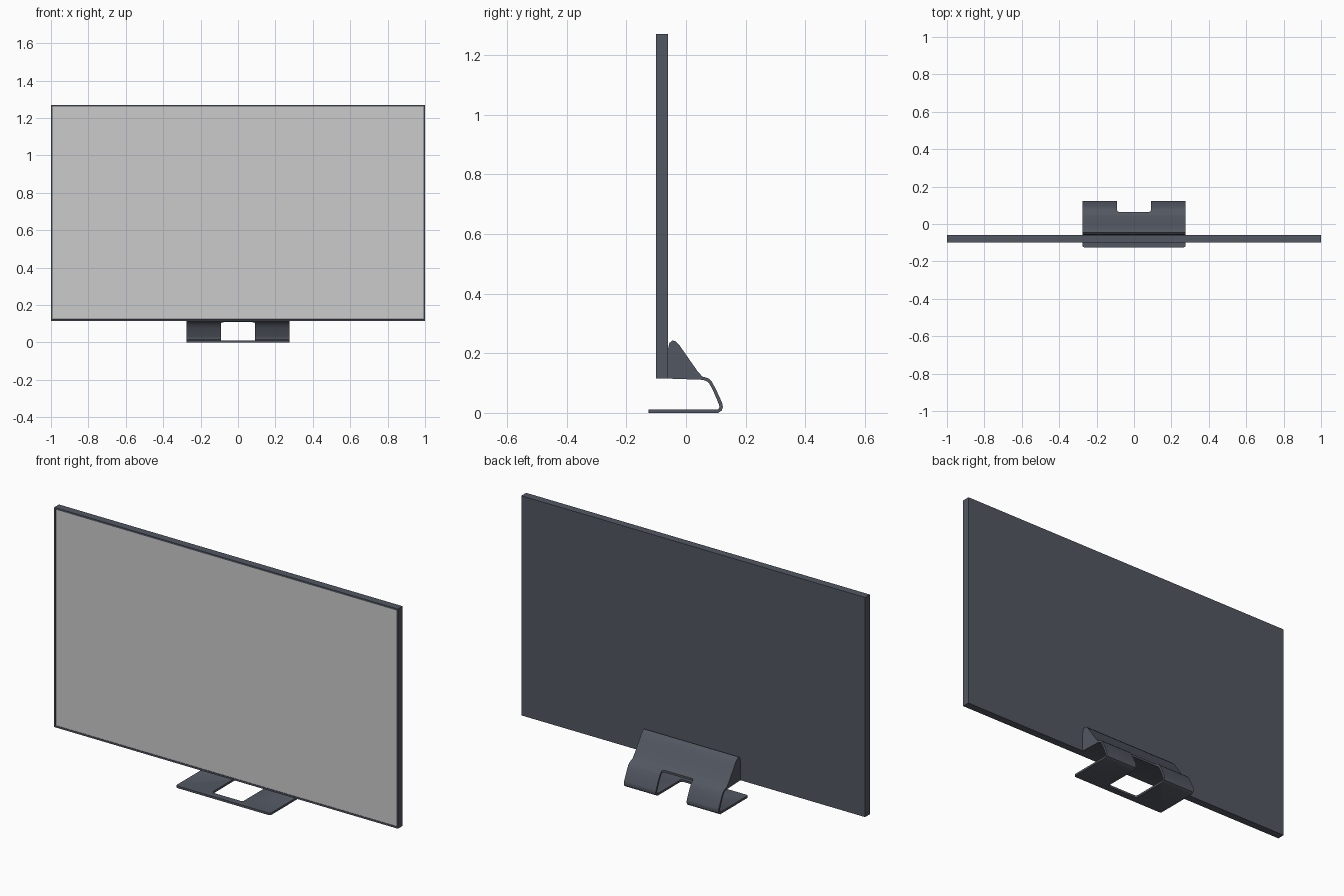
import bpy, bmesh
from mathutils import Vector, Matrix

if "Cube" in bpy.data.objects:
    bpy.data.objects.remove(bpy.data.objects["Cube"])


def material(name, rgb):
    m = bpy.data.materials.new(name)
    m.diffuse_color = (*rgb, 1)
    m.use_nodes = True
    m.node_tree.nodes["Principled BSDF"].inputs["Base Color"].default_value = m.diffuse_color
    return m


dark = material("dark_slate", (0.085, 0.095, 0.12))
grey = material("screen_grey", (0.6, 0.6, 0.6))


def finish(name, bm, *mats):
    bmesh.ops.recalc_face_normals(bm, faces=bm.faces)
    me = bpy.data.meshes.new(name)
    bm.to_mesh(me)
    bm.free()
    ob = bpy.data.objects.new(name, me)
    bpy.context.collection.objects.link(ob)
    for m in mats:
        me.materials.append(m)
    return ob


def box(lo, hi):
    bm = bmesh.new()
    lo, hi = Vector(lo), Vector(hi)
    bmesh.ops.create_cube(bm, size=1, matrix=Matrix.Translation((lo + hi) / 2)
                          @ Matrix.Diagonal((*(hi - lo), 1)))
    return bm


def round_upright_edges(bm, radius, y_max):
    edges = [e for e in bm.edges
             if all(v.co.y < y_max for v in e.verts)
             and abs((e.verts[0].co - e.verts[1].co).normalized().z) > 0.99]
    bmesh.ops.bevel(bm, geom=edges, offset=radius, segments=5, profile=0.5, affect='EDGES')


# Display panel with thin bezel and slightly recessed screen
bm = box((-1, -0.10, 0.115), (1, -0.06, 1.27))
bm.normal_update()
front = min(bm.faces, key=lambda f: f.calc_center_median().y)
bmesh.ops.inset_region(bm, faces=[front], thickness=0.013, depth=0)
bmesh.ops.inset_region(bm, faces=[front], thickness=0.0005, depth=-0.002)
front.material_index = 1
finish("display_panel", bm, dark, grey)

# Stand: wedge mount, sloping leg and flat base as one side profile (y, z)
profile = [(-0.06, 0.115), (-0.06, 0.215), (-0.056, 0.234), (-0.046, 0.243),
           (-0.035, 0.240), (-0.022, 0.227), (0.0, 0.195), (0.04, 0.138),
           (0.055, 0.122), (0.075, 0.116), (0.085, 0.107), (0.10, 0.08),
           (0.121, 0.034), (0.124, 0.02), (0.120, 0.008), (0.108, 0.0),
           (-0.125, 0.0), (-0.125, 0.011), (0.105, 0.011), (0.111, 0.015),
           (0.112, 0.022), (0.109, 0.032), (0.09, 0.077), (0.077, 0.10),
           (0.068, 0.107), (0.055, 0.111)]
bm = bmesh.new()
face = bm.faces.new([bm.verts.new((-0.275, y, z)) for y, z in profile])
new = bmesh.ops.extrude_face_region(bm, geom=[face])["geom"]
bmesh.ops.translate(bm, vec=(0.55, 0, 0),
                    verts=[g for g in new if isinstance(g, bmesh.types.BMVert)])
round_upright_edges(bm, 0.01, -0.12)
stand = finish("stand", bm, dark)

# Opening through the base, and the notch through the leg
for name, y0, z1 in (("base_cutter", -0.09, 0.10), ("leg_cutter", 0.064, 0.3)):
    bm = box((-0.09, y0, -0.1), (0.09, 0.3, z1))
    round_upright_edges(bm, 0.012, y0 + 0.01)
    cutter = finish(name, bm, dark)
    cutter.hide_render = True
    cutter.hide_viewport = True
    mod = stand.modifiers.new(name, 'BOOLEAN')
    mod.operation, mod.solver, mod.object = 'DIFFERENCE', 'EXACT', cutter

bpy.context.view_layer.objects.active = stand
stand.select_set(True)
bpy.ops.object.shade_smooth_by_angle(angle=0.6)
